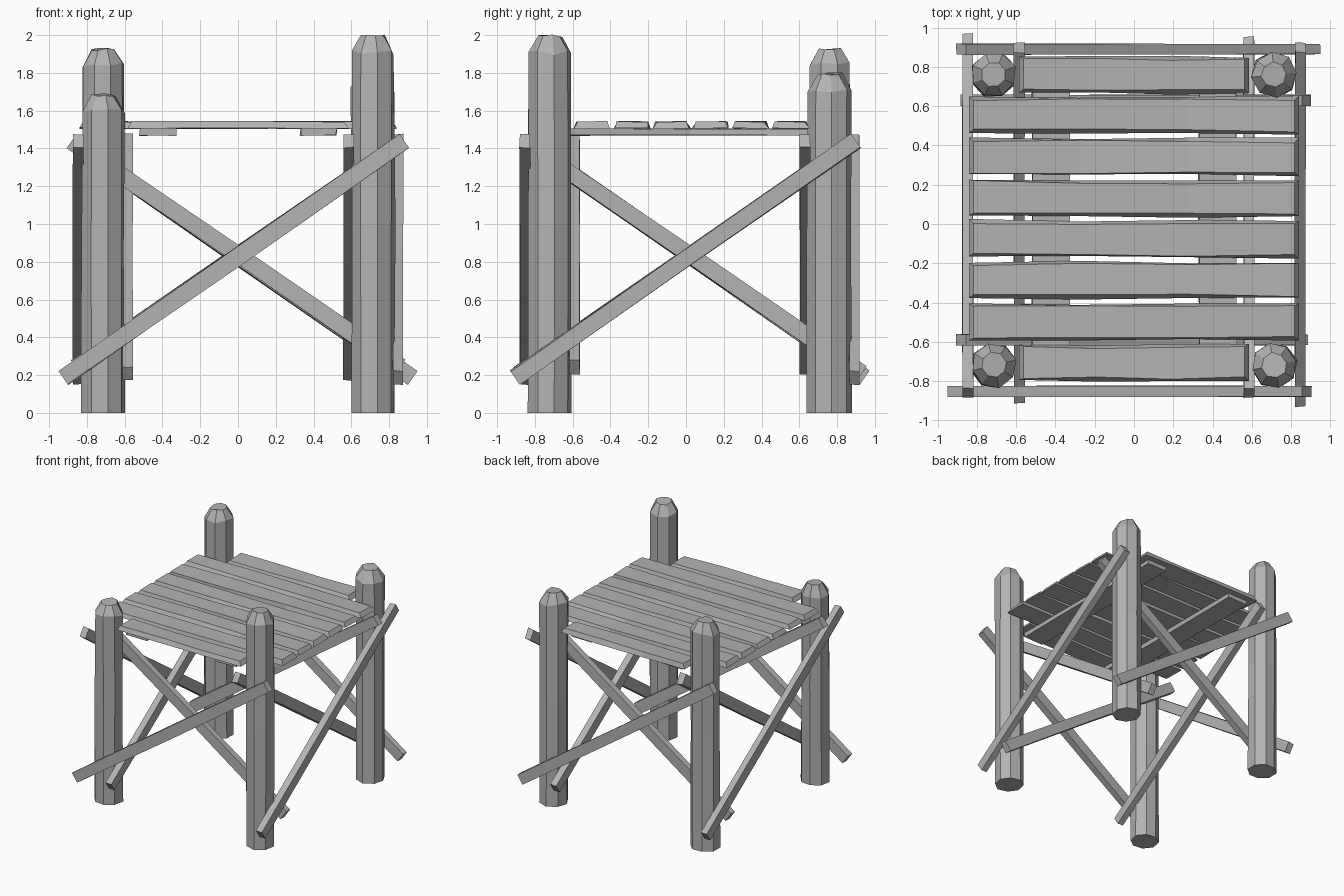
import bpy, bmesh, math, random
from mathutils import Vector

random.seed(7)
cube = bpy.data.objects.get("Cube")
if cube:
    bpy.data.objects.remove(cube)

wood = bpy.data.materials.new("weathered grey wood")
wood.use_nodes = True
GREY = (0.45, 0.45, 0.45, 1)
wood.diffuse_color = GREY
wood.node_tree.nodes["Principled BSDF"].inputs["Base Color"].default_value = GREY

MID_Y = 0.02            # middle of the four posts
POST_X, POST_Y = 0.715, 0.74


def jitter(amount):
    return random.uniform(-amount, amount)


def loft(name, rings):
    """Skin a list of equal-sized rings and cap both ends."""
    bm = bmesh.new()
    loops = [[bm.verts.new(p) for p in ring] for ring in rings]
    count = len(loops[0])
    for low, high in zip(loops, loops[1:]):
        for i in range(count):
            j = (i + 1) % count
            bm.faces.new((low[i], low[j], high[j], high[i]))
    bm.faces.new(loops[0][::-1])
    bm.faces.new(loops[-1])
    bmesh.ops.recalc_face_normals(bm, faces=bm.faces)
    mesh = bpy.data.meshes.new(name)
    bm.to_mesh(mesh)
    bm.free()
    mesh.materials.append(wood)
    bpy.context.collection.objects.link(bpy.data.objects.new(name, mesh))


def beam(name, start, end, normal, width, thick, rough, bevel=0.0, sections=3):
    """Rough-hewn board; its outer face (along normal) is narrowed by bevel."""
    start, end, normal = Vector(start), Vector(end), Vector(normal)
    along = (end - start).normalized()
    side = normal.cross(along)
    rings = []
    for s in range(sections):
        f = s / (sections - 1)
        ring = []
        for a, b in ((-1, -1), (1, -1), (1, 1), (-1, 1)):
            inset = bevel if b > 0 else 0
            p = start.lerp(end, f) + side * a * (width / 2 - inset + jitter(rough))
            p += normal * (b * thick / 2 + jitter(rough * 0.5))
            p += along * inset * 1.6 * (1 - 2 * f)
            ring.append(p)
        rings.append(ring)
    loft(name, rings)


def post(name, x, y, height):
    """Eight-sided log with a chipped, chamfered top."""
    sides = 8
    turn = random.uniform(0.1, 0.4)
    rings = []
    for z, radius, rough in ((0, 0.117, 0), (height * 0.5, 0.117, 0),
                             (height - 0.09, 0.115, 0.018), (height - 0.005, 0.065, 0.008)):
        ring = []
        for i in range(sides):
            a = turn + i * math.tau / sides
            r = radius + jitter(0.005)
            ring.append((x + r * math.cos(a), y + r * math.sin(a), z + jitter(rough)))
        rings.append(ring)
    loft(name, rings)


# Corner posts, each a different height
for name, sx, sy, height in (("front_left_post", 1, -1, 2.0), ("front_right_post", -1, -1, 1.69),
                             ("back_left_post", 1, 1, 1.8), ("back_right_post", -1, 1, 1.93)):
    post(name, sx * POST_X, MID_Y + sy * POST_Y, height)

# Crossed braces: one outside and one inside the posts on every side
for k, label in enumerate(("front", "left", "back", "right")):
    turn = k * math.pi / 2
    along = Vector((math.cos(turn), math.sin(turn), 0))
    out = Vector((math.sin(turn), -math.cos(turn), 0))
    reach = POST_X if k % 2 else POST_Y
    low_end = 0.91 if k % 2 else 0.86

    def spot(u, distance, z):
        return Vector((0, MID_Y, z)) + along * u + out * distance

    outer, inner = reach + 0.132, reach - 0.13
    beam(label + "_outer_brace", spot(-0.925, outer, 0.185), spot(0.88, outer, 1.44),
         out, 0.088, 0.055, 0.005)
    beam(label + "_inner_brace", spot(low_end, inner, 0.84 - 0.695 * low_end), spot(-0.88, inner, 1.44),
         out, 0.088, 0.055, 0.005)

# Platform planks; the first and last fit between the posts
for i in range(8):
    y = -0.71 + i * 0.2105
    half = 0.585 if i in (0, 7) else 0.84
    beam("plank_%d" % (i + 1), (-half, y + jitter(0.005), 1.524), (half, y + jitter(0.005), 1.524),
         (0, 0, 1), 0.185, 0.036, 0.008, 0.014, 4)

# Joists under the planks
for name, x in (("left_joist", 0.425), ("right_joist", -0.425)):
    beam(name, (x, -0.76, 1.487), (x, 0.8, 1.487), (0, 0, 1), 0.19, 0.036, 0.005)
